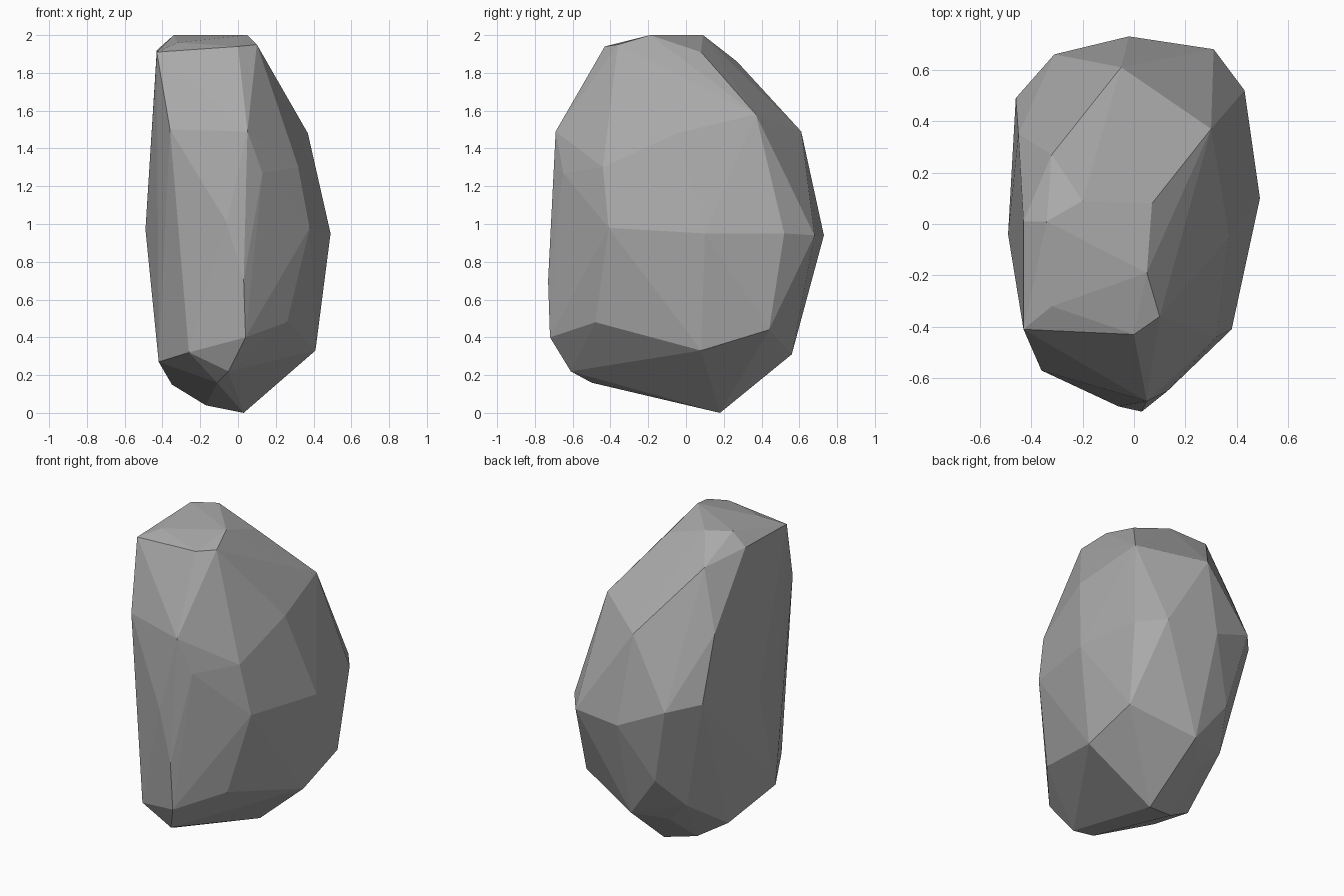
import bpy
import bmesh


def make_material(name, colour):
    """Plain matte material with one flat colour."""
    material = bpy.data.materials.new(name)
    material.use_nodes = True
    material.diffuse_color = colour
    shader = material.node_tree.nodes["Principled BSDF"]
    shader.inputs["Base Color"].default_value = colour
    shader.inputs["Roughness"].default_value = 1.0
    return material


def make_boulder(name, bands, material):
    """Wrap faceted stone around the corner points of the given bands."""
    mesh = bpy.data.meshes.new(name)
    stone = bmesh.new()
    for corners in bands:
        for corner in corners:
            stone.verts.new(corner)

    # Stretch the faceted skin over the corners, then drop buried points
    bmesh.ops.convex_hull(stone, input=stone.verts[:], use_existing_faces=False)
    buried = [vert for vert in stone.verts if not vert.link_faces]
    bmesh.ops.delete(stone, geom=buried, context="VERTS")
    bmesh.ops.recalc_face_normals(stone, faces=stone.faces[:])

    # Hard, flat facets
    for face in stone.faces:
        face.smooth = False
    stone.to_mesh(mesh)
    stone.free()
    mesh.materials.append(material)
    boulder = bpy.data.objects.new(name, mesh)
    bpy.context.scene.collection.objects.link(boulder)
    return boulder


default_cube = bpy.data.objects.get("Cube")
if default_cube:
    bpy.data.objects.remove(default_cube, do_unlink=True)

# Underside: the tapered foot of the stone
foot = [
    (.03, .18, 0), (-.17, .13, .04), (-.35, .07, .15), (-.11, -.5, .16),
    (-.05, -.61, .22), (-.42, -.31, .27), (-.16, .4, .25), (0, .56, .31),
]

# Lower band: where the foot turns into the sides
lower_band = [
    (.41, .08, .33), (.26, -.48, .48), (.04, -.72, .4), (-.26, -.6, .32),
    (-.3, .42, .38), (.4, .44, .44), (-.2, .6, .58), (.03, -.73, .7),
]

# Waist: the widest band
waist = [
    (.49, .1, .95), (.38, -.41, .98), (.43, .52, .95), (.31, .68, .94),
    (-.02, .73, .94), (-.31, .66, 1.07), (-.46, .49, 1.1), (-.49, -.04, .97),
    (-.4, -.4, .84), (-.06, -.71, 1.01),
]

# Shoulder: the sides lean inward towards the crown
shoulder = [
    (.13, -.65, 1.27), (.32, -.44, 1.3), (.05, -.69, 1.49), (-.36, -.57, 1.5),
    (.37, -.05, 1.48), (.3, .37, 1.58), (-.05, .61, 1.49), (-.45, .35, 1.5),
]

# Crown: the small sloping top
crown = [
    (0, -.43, 1.94), (.1, -.36, 1.95), (.05, -.19, 2), (.07, .08, 1.91),
    (-.2, .09, 2), (-.34, .01, 2), (-.32, .27, 1.86), (-.43, .01, 1.92),
    (-.43, -.41, 1.91), (-.32, -.32, 1.96),
]

grey_stone = make_material("grey stone", (.4, .4, .4, 1))
make_boulder("boulder", [foot, lower_band, waist, shoulder, crown], grey_stone)
